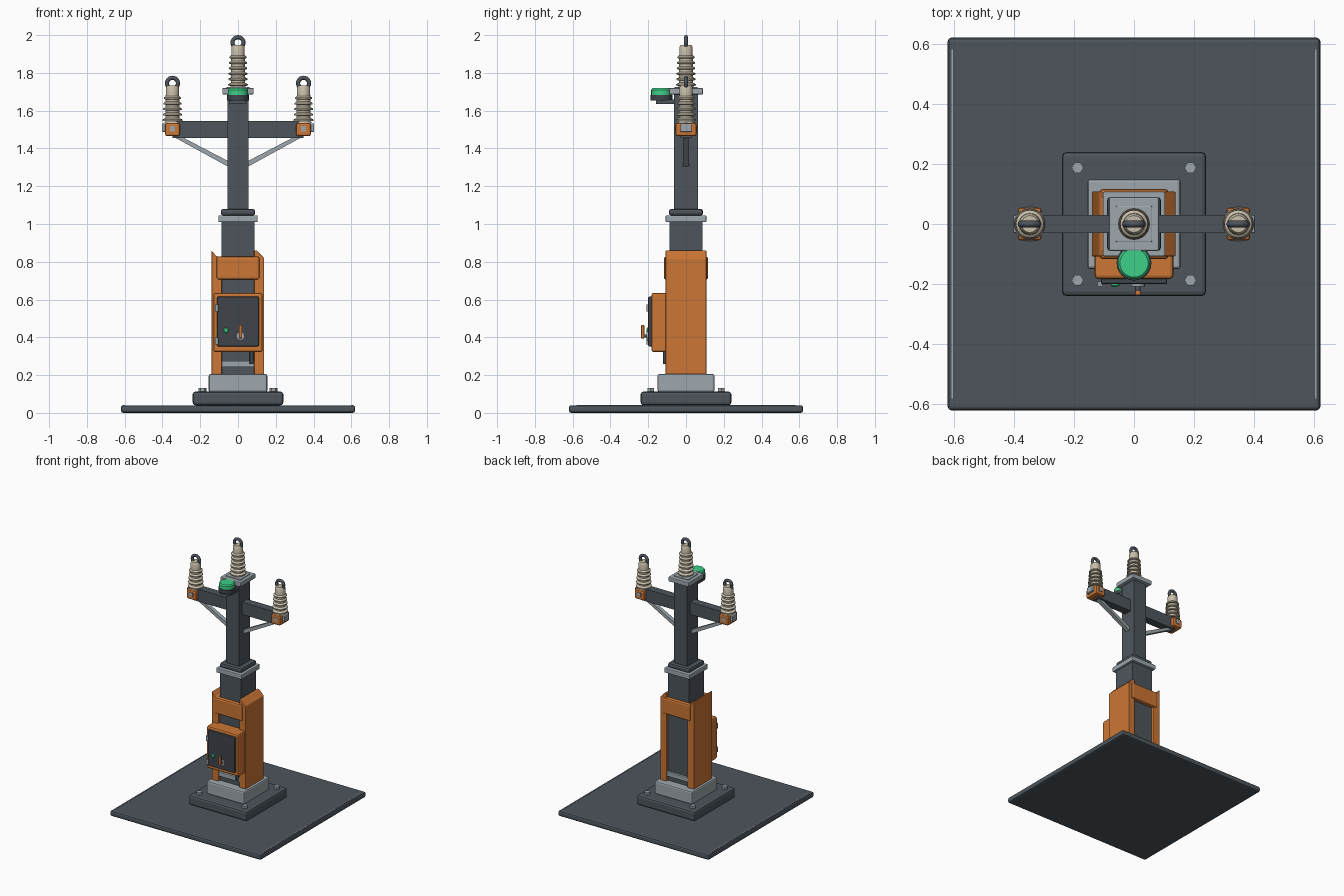
import bpy, bmesh, math
from mathutils import Vector

if "Cube" in bpy.data.objects:
    bpy.data.objects.remove(bpy.data.objects["Cube"])


def mat(name, rgb):
    m = bpy.data.materials.new(name)
    m.diffuse_color = (*rgb, 1)
    m.use_nodes = True
    m.node_tree.nodes["Principled BSDF"].inputs["Base Color"].default_value = m.diffuse_color
    return m


STEEL = mat("dark steel", (0.075, 0.091, 0.108))
DOOR = mat("door charcoal", (0.050, 0.060, 0.070))
GREY = mat("light grey metal", (0.34, 0.39, 0.42))
ORANGE = mat("safety orange", (0.60, 0.18, 0.035))
CERAMIC = mat("cream ceramic", (0.58, 0.52, 0.40))
GREEN = mat("signal green", (0.05, 0.63, 0.25))


def finish(name, bm, m, bevel=0.0, smooth=False):
    bmesh.ops.recalc_face_normals(bm, faces=bm.faces)
    me = bpy.data.meshes.new(name)
    bm.to_mesh(me)
    bm.free()
    me.materials.append(m)
    ob = bpy.data.objects.new(name, me)
    bpy.context.collection.objects.link(ob)
    if bevel:
        b = ob.modifiers.new("bevel", 'BEVEL')
        b.width, b.segments, b.limit_method = bevel, 2, 'ANGLE'
    if smooth:
        bpy.ops.object.select_all(action='DESELECT')
        ob.select_set(True)
        bpy.context.view_layer.objects.active = ob
        bpy.ops.object.shade_smooth_by_angle(angle=math.radians(35))
    return ob


def box(name, x, y, z, m, bevel=0.0):
    """Box from (min, max) pairs."""
    bm = bmesh.new()
    bmesh.ops.create_cube(bm, size=1)
    for v in bm.verts:
        v.co = [(a + b) / 2 + c * (b - a) for (a, b), c in zip((x, y, z), v.co)]
    return finish(name, bm, m, bevel)


def block(name, hx, hy, z, m, bevel=0.0):
    return box(name, (-hx, hx), (-hy, hy), z, m, bevel)


def prism(name, pts, y, m, bevel=0.0):
    """Extrude an x-z outline along y."""
    bm = bmesh.new()
    f = bm.faces.new([bm.verts.new((px, y[0], pz)) for px, pz in pts])
    ext = bmesh.ops.extrude_face_region(bm, geom=[f])
    for v in ext["geom"]:
        if isinstance(v, bmesh.types.BMVert):
            v.co.y = y[1]
    return finish(name, bm, m, bevel)


def lathe(name, profile, at, m, n=24, axis='Z'):
    """Revolve (radius, height) points, closed with end caps."""
    bm = bmesh.new()
    rings = []
    for r, h in profile:
        ring = []
        for i in range(n):
            a = math.tau * i / n
            p = (r * math.cos(a), r * math.sin(a), h)
            if axis == 'Y':
                p = (p[0], -h, p[1])
            ring.append(bm.verts.new(Vector(p) + Vector(at)))
        rings.append(ring)
    for a, b in zip(rings, rings[1:]):
        for i in range(n):
            bm.faces.new((a[i], a[(i + 1) % n], b[(i + 1) % n], b[i]))
    bm.faces.new(rings[0])
    bm.faces.new(rings[-1])
    return finish(name, bm, m, smooth=n > 6)


def lifting_ring(name, x, z):
    bpy.ops.mesh.primitive_torus_add(location=(x, 0, z), rotation=(math.pi / 2, 0, 0),
                                     major_radius=0.029, minor_radius=0.011,
                                     major_segments=24, minor_segments=8)
    ob = bpy.context.object
    ob.name = name
    ob.data.materials.append(STEEL)
    bpy.ops.object.shade_smooth_by_angle(angle=math.radians(50))


def insulator(name, x, z0, sheds, top):
    """Ribbed ceramic body with a ring on top."""
    step = 0.029
    prof = [(0.044, z0), (0.038, z0 + 0.008)]
    for i in range(sheds):
        z = z0 + 0.013 + i * step
        r = 0.053 - 0.007 * i / (sheds - 1)
        prof += [(0.036, z - 0.004), (r, z - 0.002), (r, z + 0.005), (0.036, z + 0.013)]
    prof += [(0.035, top - 0.045), (0.035, top - 0.012), (0.028, top)]
    lathe(name, prof, (x, 0, 0), CERAMIC)
    lifting_ring(name + "_ring", x, top + 0.012)


# Ground slab and edge lines
block("ground_slab", 0.62, 0.62, (0, 0.04), STEEL, 0.012)
for s in (-1, 1):
    box("edge_line", (s * 0.605 - 0.003, s * 0.605 + 0.003), (-0.58, 0.58), (0.036, 0.042), GREY)

# Foot with bolts
block("plinth", 0.24, 0.24, (0.04, 0.113), STEEL, 0.015)
block("footing", 0.155, 0.15, (0.11, 0.206), GREY, 0.01)
for sx in (-1, 1):
    for sy in (-1, 1):
        lathe("anchor_bolt", [(0.02, 0.11), (0.02, 0.132)], (sx * 0.188, sy * 0.187, 0), GREY, 6)

# Lower column
block("lower_column", 0.088, 0.088, (0.2, 1.02), STEEL)
block("lower_band", 0.104, 0.104, (0.242, 0.276), GREY, 0.004)

# Orange side panels with slanted tops, and the wrap at the top
prism("left_panel", [(-0.14, 0.205), (-0.085, 0.205), (-0.085, 0.82), (-0.115, 0.83), (-0.14, 0.86)],
      (-0.108, 0.108), ORANGE, 0.004)
prism("right_panel", [(0.085, 0.205), (0.138, 0.205), (0.138, 0.82), (0.1, 0.86), (0.085, 0.86)],
      (-0.108, 0.108), ORANGE, 0.004)
for s in (-1, 1):
    ys = sorted((s * 0.08, s * 0.117))
    box("panel_bridge", (-0.115, 0.115), ys, (0.705, 0.828), ORANGE, 0.012)

# Control cabinet
box("cabinet", (-0.131, 0.131), (-0.183, -0.08), (0.322, 0.636), ORANGE, 0.012)
box("cabinet_door", (-0.11, 0.11), (-0.2, -0.17), (0.352, 0.615), DOOR, 0.005)
for z in (0.38, 0.555):
    lathe("hinge", [(0.009, z - 0.018), (0.009, z + 0.018)], (-0.113, -0.2, 0), GREY, 12)
lathe("status_lamp", [(0.014, 0.195), (0.014, 0.205), (0.009, 0.209)], (-0.063, 0, 0.437), GREEN, 16, 'Y')
lathe("latch_disc", [(0.023, 0.195), (0.023, 0.208)], (0.013, 0, 0.407), GREY, 16, 'Y')
lathe("latch_pin", [(0.009, 0.2), (0.009, 0.226)], (0.013, 0, 0.407), STEEL, 12, 'Y')
box("latch_handle", (0.004, 0.022), (-0.237, -0.221), (0.395, 0.465), ORANGE, 0.003)
lathe("cable", [(0.01, 0.258), (0.01, 0.335)], (0.072, -0.112, 0), DOOR, 12)

# Collar and upper mast
block("collar", 0.104, 0.108, (1.01, 1.046), GREY, 0.005)
block("mast_shoe", 0.09, 0.09, (1.045, 1.08), STEEL, 0.012)
block("mast", 0.055, 0.064, (1.06, 1.69), STEEL)
block("mast_cap", 0.083, 0.09, (1.686, 1.72), GREY, 0.005)
block("cap_plate", 0.06, 0.06, (1.71, 1.726), GREY, 0.003)

# Signal lamp on its bracket
box("lamp_bracket", (-0.045, 0.045), (-0.16, -0.05), (1.634, 1.66), STEEL, 0.003)
lathe("lamp_base", [(0.058, 1.655), (0.058, 1.682), (0.05, 1.686)], (0, -0.13, 0), DOOR)
lathe("lamp_lens", [(0.054, 1.682), (0.054, 1.71), (0.047, 1.719)], (0, -0.13, 0), GREEN)

# Cross arm with braces and end brackets
block("cross_arm", 0.385, 0.03, (1.454, 1.545), STEEL).scale.x = 0.9
for s in (-1, 1):
    prism("brace", [(s * 0.335, 1.458), (s * 0.292, 1.458), (s * 0.05, 1.332), (s * 0.05, 1.302)],
          (-0.015, 0.015), GREY)
    cx = s * 0.347
    box("end_bracket", (cx - 0.039, cx + 0.039), (-0.055, 0.055), (1.465, 1.535), ORANGE, 0.01)
    for t in (-1, 1):
        box("bracket_plate", (cx - 0.014, cx + 0.014), sorted((t * 0.05, t * 0.059)), (1.49, 1.52), GREY)
    box("end_plate", sorted((s * 0.38, s * 0.402)), (-0.03, 0.03), (1.488, 1.532), GREY, 0.003)
    insulator("side_insulator", cx, 1.535, 5, 1.733)

# Top insulator
insulator("top_insulator", 0, 1.722, 6, 1.948)
